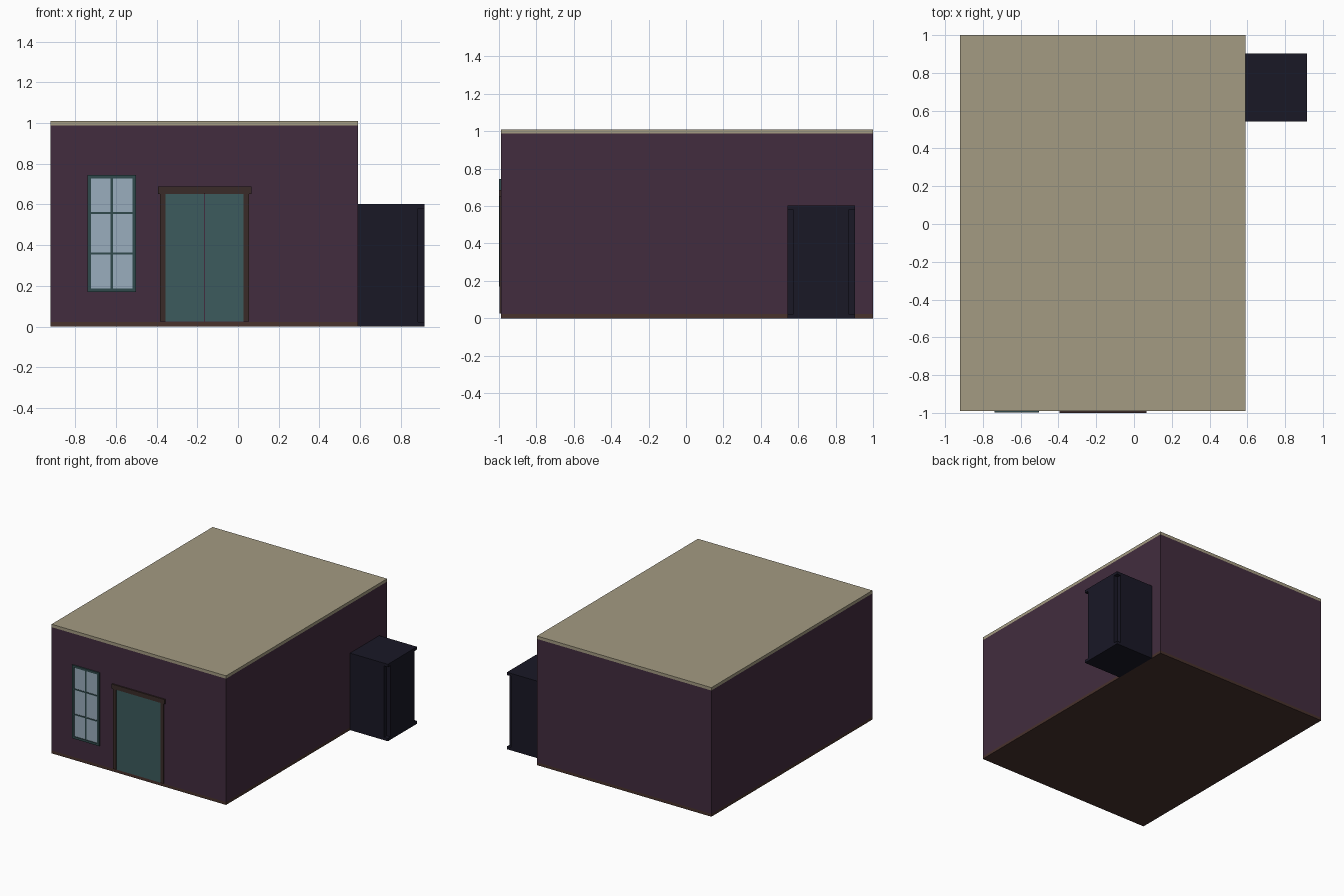
import bpy

if "Cube" in bpy.data.objects:
    bpy.data.objects.remove(bpy.data.objects["Cube"])


def material(name, rgb):
    # display colour (0-255) to linear
    lin = [((c / 255 + 0.055) / 1.055) ** 2.4 for c in rgb]
    m = bpy.data.materials.new(name)
    m.diffuse_color = (*lin, 1)
    m.use_nodes = True
    m.node_tree.nodes["Principled BSDF"].inputs["Base Color"].default_value = m.diffuse_color
    return m


WALL = material("plum_wall", (66, 44, 62))
ROOF = material("tan_plaster", (164, 155, 130))
FLOOR = material("brown_floor", (72, 50, 44))
CLOSET = material("dark_navy", (25, 24, 38))
TEAL = material("teal_paint", (60, 91, 93))
FRAME = material("dark_teal", (48, 74, 76))
WOOD = material("dark_wood", (58, 43, 40))
GLASS = material("pale_glass", (154, 173, 189))


def box(name, x, y, z, mat):
    """Box between the given (min, max) pairs."""
    bpy.ops.mesh.primitive_cube_add(size=1)
    o = bpy.context.object
    o.name = name
    for v in o.data.vertices:
        v.co = [(a + b) / 2 + c * (b - a) for (a, b), c in zip((x, y, z), v.co)]
    o.data.materials.append(mat)
    return o


# Main room: floor, ceiling and four thin walls
X0, X1, Y0, Y1, T = -0.92, 0.59, -0.99, 1.0, 0.025
ZW = (0.022, 0.987)
box("room_floor", (X0, X1), (Y0, Y1), (0, 0.022), FLOOR)
box("room_ceiling", (X0, X1), (Y0, Y1), (0.987, 1.01), ROOF)
box("front_wall", (X0, X1), (Y0, Y0 + T), ZW, WALL)
box("back_wall", (X0, X1), (Y1 - T, Y1), ZW, WALL)
box("left_wall", (X0, X0 + T), (Y0 + T, Y1 - T), ZW, WALL)
box("right_wall", (X1 - T, X1), (Y0 + T, Y1 - T), ZW, WALL)

# Side closet: full plates, wall panels leave open notches at the outer corners
CX, CY0, CY1, N = 0.917, 0.543, 0.903, 0.033
ZC = (0.022, 0.58)
box("closet_floor", (X1, CX), (CY0, CY1), (0, 0.022), CLOSET)
box("closet_ceiling", (X1, CX), (CY0, CY1), (0.58, 0.602), CLOSET)
box("closet_front_wall", (X1, CX - N), (CY0, CY0 + N), ZC, CLOSET)
box("closet_back_wall", (X1, CX - N), (CY1 - N, CY1), ZC, CLOSET)
box("closet_end_wall", (CX - N, CX), (CY0 + N, CY1 - N), ZC, CLOSET)

# Window: glass, surrounding frame, glazing bars
WX0, WX1, WZ0, WZ1, B = -0.738, -0.502, 0.171, 0.744, 0.017
FY = (-0.999, -0.985)
box("window_glass", (WX0 + B, WX1 - B), (-0.993, -0.985), (WZ0 + B, WZ1 - B), GLASS)
for name, a in (("left", WX0), ("right", WX1 - B)):
    box("window_stile_" + name, (a, a + B), FY, (WZ0, WZ1), FRAME)
for name, a in (("bottom", WZ0), ("top", WZ1 - B)):
    box("window_rail_" + name, (WX0 + B, WX1 - B), FY, (a, a + B), FRAME)
BAR = (-0.996, -0.985)
box("window_upright_bar", (-0.626, -0.614), BAR, (WZ0 + B, WZ1 - B), FRAME)
for i, z in enumerate((0.36, 0.557)):
    box(f"window_cross_bar_{i}", (WX0 + B, WX1 - B), BAR, (z - 0.005, z + 0.005), FRAME)

# Double door: two leaves with a narrow gap, posts and header
for name, a, b in (("left", -0.357, -0.166), ("right", -0.163, 0.028)):
    box("door_leaf_" + name, (a, b), (-0.994, -0.985), (0.025, 0.652), TEAL)
for name, a, b in (("left", -0.382, -0.357), ("right", 0.028, 0.053)):
    box("door_post_" + name, (a, b), (-0.998, -0.985), (0.025, 0.652), WOOD)
box("door_header", (-0.394, 0.066), (-1.0, -0.985), (0.652, 0.687), WOOD)
